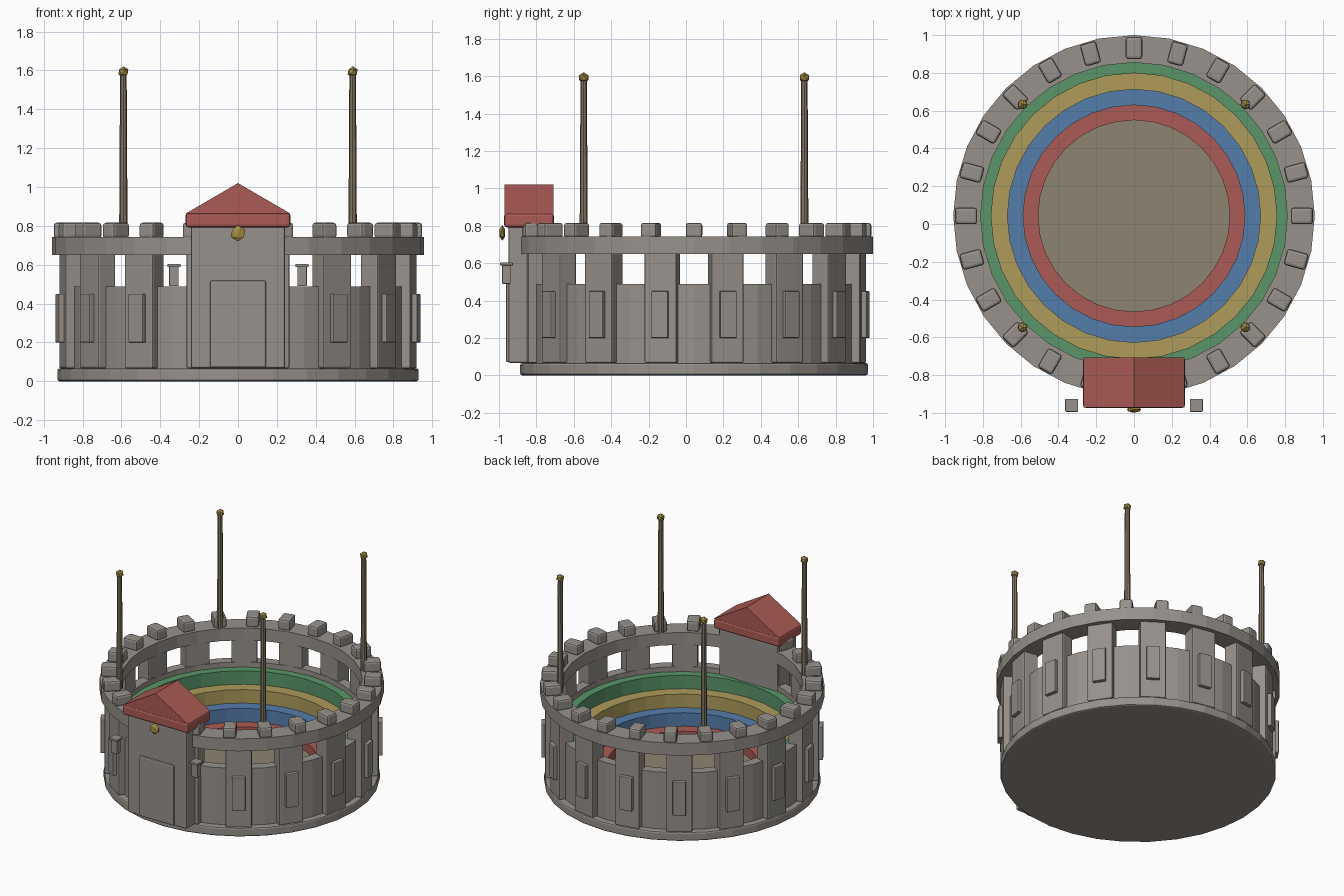
import bpy, bmesh, math
from mathutils import Matrix, Vector

if "Cube" in bpy.data.objects:
    bpy.data.objects.remove(bpy.data.objects["Cube"])

CY = 0.043      # arena centre along y
SIDES = 32


def material(name, rgb):
    m = bpy.data.materials.new(name)
    m.diffuse_color = (*rgb, 1)
    m.use_nodes = True
    m.node_tree.nodes["Principled BSDF"].inputs["Base Color"].default_value = m.diffuse_color
    return m


STONE = material("grey stone", (0.31, 0.285, 0.26))
RED = material("brick red", (0.41, 0.105, 0.09))
BLUE = material("blue seating", (0.09, 0.205, 0.41))
YELLOW = material("yellow seating", (0.42, 0.33, 0.105))
GREEN = material("green seating", (0.10, 0.30, 0.14))
SAND = material("sand", (0.27, 0.235, 0.165))
WOOD = material("pole wood", (0.23, 0.185, 0.125))
GOLD = material("gold", (0.38, 0.27, 0.06))


def finish(bm, name, mat, bevel=0.0):
    bmesh.ops.recalc_face_normals(bm, faces=bm.faces[:])
    me = bpy.data.meshes.new(name)
    bm.to_mesh(me)
    bm.free()
    me.materials.append(mat)
    ob = bpy.data.objects.new(name, me)
    bpy.context.collection.objects.link(ob)
    if bevel:
        mod = ob.modifiers.new("bevel", 'BEVEL')
        mod.width = bevel
        mod.segments = 2
        mod.limit_method = 'ANGLE'
        mod.angle_limit = math.radians(40)
    return ob


def box(name, lo, hi, mat, bevel=0.0):
    lo, hi = Vector(lo), Vector(hi)
    bm = bmesh.new()
    m = Matrix.Translation((lo + hi) / 2) @ Matrix.Diagonal((*(hi - lo), 1))
    bmesh.ops.create_cube(bm, size=1, matrix=m)
    return finish(bm, name, mat, bevel)


def ring_boxes(name, degrees, r0, r1, width, z0, z1, mat, bevel):
    """Equal blocks standing around the arena centre."""
    bm = bmesh.new()
    for d in degrees:
        m = (Matrix.Translation((0, CY, 0)) @ Matrix.Rotation(math.radians(d), 4, 'Z')
             @ Matrix.Translation(((r0 + r1) / 2, 0, (z0 + z1) / 2))
             @ Matrix.Diagonal((r1 - r0, width, z1 - z0, 1)))
        bmesh.ops.create_cube(bm, size=1, matrix=m)
    return finish(bm, name, mat, bevel)


def tube(name, r0, r1, z0, z1, mat, bevel=0.0):
    """Hollow ring with a rectangular section."""
    bm = bmesh.new()
    prof = [(r0, z0), (r1, z0), (r1, z1), (r0, z1)]
    loops = []
    for i in range(SIDES):
        a = 2 * math.pi * i / SIDES
        loops.append([bm.verts.new((r * math.cos(a), CY + r * math.sin(a), z)) for r, z in prof])
    for i in range(SIDES):
        p, q = loops[i], loops[(i + 1) % SIDES]
        for k in range(4):
            bm.faces.new((p[k], q[k], q[(k + 1) % 4], p[(k + 1) % 4]))
    return finish(bm, name, mat, bevel)


def cylinder(name, x, y, r0, r1, z0, z1, n, mat, bevel=0.0):
    bm = bmesh.new()
    bmesh.ops.create_cone(bm, cap_ends=True, segments=n, radius1=r0, radius2=r1, depth=z1 - z0,
                          matrix=Matrix.Translation((x, y, (z0 + z1) / 2)))
    return finish(bm, name, mat, bevel)


def ball(name, pos, size, mat):
    bm = bmesh.new()
    bmesh.ops.create_icosphere(bm, subdivisions=1, radius=1,
                               matrix=Matrix.Translation(pos) @ Matrix.Diagonal((*size, 1)))
    return finish(bm, name, mat)


# Base, arena floor and outer wall
cylinder("base", 0, CY, 0.93, 0.93, 0, 0.067, SIDES, STONE, 0.012)
cylinder("arena_floor", 0, CY, 0.512, 0.512, 0.06, 0.08, SIDES, SAND)
tube("outer_wall", 0.815, 0.885, 0.06, 0.488, STONE)

# Stepped seating
radii = [0.507, 0.587, 0.67, 0.756, 0.82]
tiers = [("red", RED), ("blue", BLUE), ("yellow", YELLOW), ("green", GREEN)]
for i, (label, mat) in enumerate(tiers):
    tube(label + "_seating", radii[i], radii[i + 1], 0.06, 0.15 + 0.1 * i, mat)

# Pilasters with raised panels, top ring and battlements
spots = [11.25 + 22.5 * i for i in range(16)]
ring_boxes("pilasters", spots, 0.815, 0.922, 0.175, 0.067, 0.66, STONE, 0.008)
ring_boxes("pilaster_panels", spots, 0.91, 0.949, 0.09, 0.2, 0.45, STONE, 0.005)
tube("top_ring", 0.812, 0.957, 0.65, 0.742, STONE)
ring_boxes("battlements", [15 * i for i in range(24) if i != 18],
           0.83, 0.948, 0.088, 0.735, 0.816, STONE, 0.015)

# Gatehouse
box("gatehouse", (-0.242, -0.95, 0.067), (0.242, -0.73, 0.8), STONE, 0.01)
box("gate_door", (-0.145, -0.962, 0.07), (0.145, -0.94, 0.518), STONE, 0.01)
box("roof_eave", (-0.27, -0.973, 0.792), (0.27, -0.706, 0.866), RED, 0.014)
bm = bmesh.new()
gable = bm.faces.new([bm.verts.new(p) for p in
                      ((-0.268, -0.971, 0.864), (0.268, -0.971, 0.864), (0, -0.971, 1.02))])
ext = bmesh.ops.extrude_face_region(bm, geom=[gable], use_keep_orig=True)
bmesh.ops.translate(bm, vec=(0, 0.263, 0),
                    verts=[v for v in ext["geom"] if isinstance(v, bmesh.types.BMVert)])
finish(bm, "roof_gable", RED)
ball("gate_boss", (0, -0.982, 0.762), (0.042, 0.018, 0.042), GOLD)

# Lanterns beside the gate
for side, x in (("left", -0.33), ("right", 0.33)):
    box(side + "_lantern", (x - 0.024, -0.983, 0.49), (x + 0.024, -0.937, 0.592), STONE, 0.004)
    box(side + "_lantern_cap", (x - 0.034, -0.994, 0.588), (x + 0.034, -0.926, 0.604), STONE, 0.004)

# Poles with finials
for sx, side in ((-1, "left"), (1, "right")):
    for sy, end in ((-1, "front"), (1, "back")):
        x, y = 0.59 * sx, CY + 0.59 * sy
        cylinder(f"{end}_{side}_pole", x, y, 0.022, 0.017, 0.7, 1.59, 8, WOOD)
        ball(f"{end}_{side}_finial", (x, y, 1.592), (0.029, 0.029, 0.029), GOLD)
